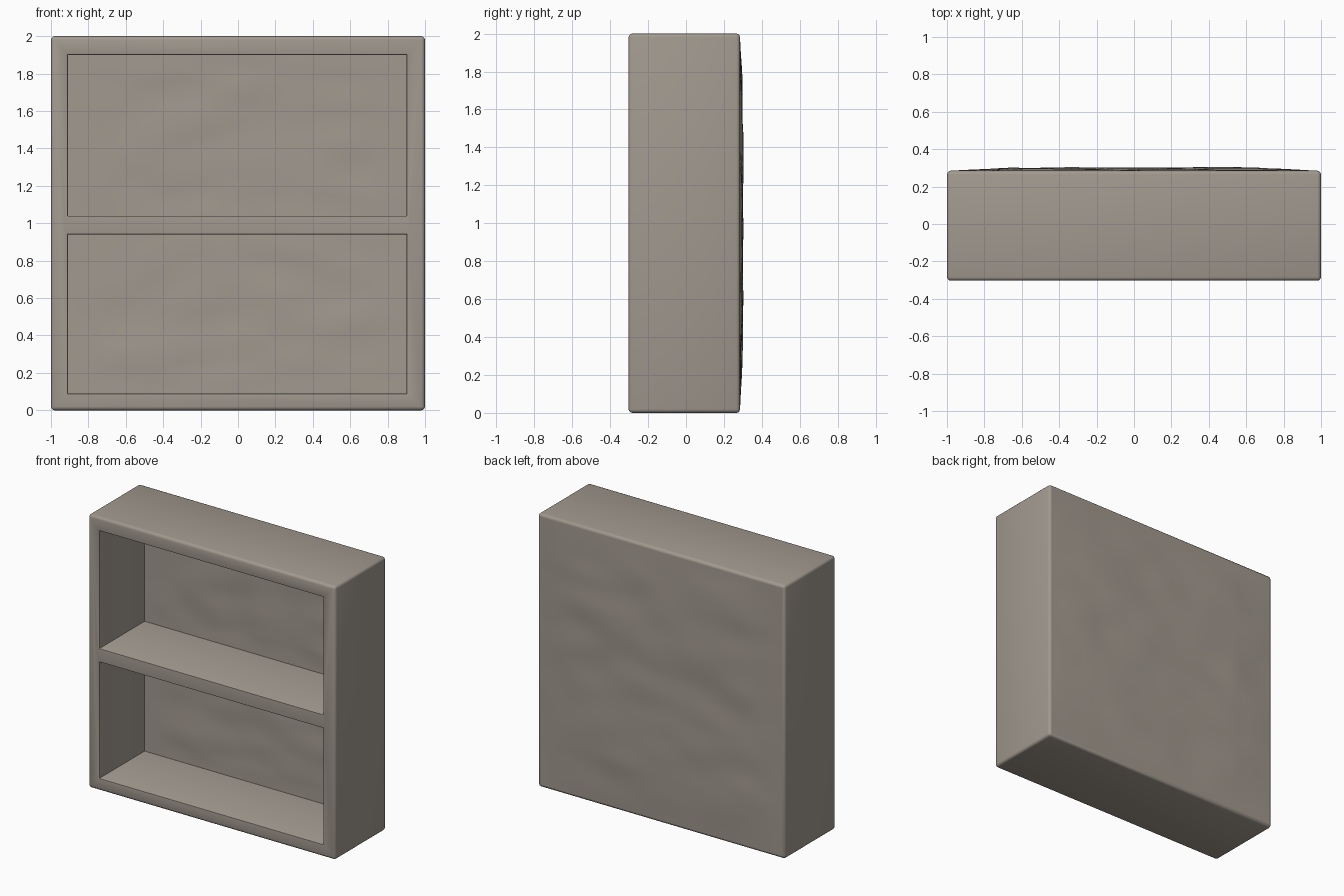
import bpy, bmesh
from mathutils import Vector, noise

if "Cube" in bpy.data.objects:
    bpy.data.objects.remove(bpy.data.objects["Cube"])

FRONT, BACK, INNER_BACK = -0.303, 0.285, 0.22
ROUND = 0.02
OPENING_X = (-0.91, 0.902)
OPENINGS = {"lower": (0.09, 0.94), "upper": (1.04, 1.9)}

taupe = bpy.data.materials.new("warm grey")
taupe.use_nodes = True
taupe.diffuse_color = (0.36, 0.32, 0.275, 1)
bsdf = taupe.node_tree.nodes["Principled BSDF"]
bsdf.inputs["Base Color"].default_value = taupe.diffuse_color
bsdf.inputs["Roughness"].default_value = 0.8


def add_object(name, bm):
    mesh = bpy.data.meshes.new(name)
    bm.to_mesh(mesh)
    bm.free()
    mesh.materials.append(taupe)
    obj = bpy.data.objects.new(name, mesh)
    bpy.context.collection.objects.link(obj)
    return obj


def activate(obj):
    bpy.ops.object.select_all(action='DESELECT')
    obj.select_set(True)
    bpy.context.view_layer.objects.active = obj


def box(name, xs, ys, zs, bevel=0):
    bm = bmesh.new()
    bmesh.ops.create_cube(bm, size=1)
    for v in bm.verts:
        v.co = [r[0] if c < 0 else r[1] for c, r in zip(v.co, (xs, ys, zs))]
    if bevel:
        bmesh.ops.bevel(bm, geom=bm.edges[:], offset=bevel, segments=3,
                        profile=0.5, affect='EDGES')
    return add_object(name, bm)


def uneven_panel(name, xs, zs, y, facing, bulge, ripple):
    """Panel fixed at its border, swelling and rippling towards the middle."""
    bm = bmesh.new()
    bmesh.ops.create_grid(bm, x_segments=50, y_segments=50, size=1)
    for v in bm.verts:
        u, w = v.co.x, v.co.y
        x = xs[0] + (xs[1] - xs[0]) * (u + 1) / 2
        z = zs[0] + (zs[1] - zs[0]) * (w + 1) / 2
        fade = min(1, 3 * (1 - abs(u))) * min(1, 3 * (1 - abs(w)))
        wave = noise.noise(Vector((x * 3, y * 9, z * 5)))
        v.co = (x, y + facing * fade * (bulge + ripple * wave), z)
    bm.normal_update()
    for f in bm.faces:
        if f.normal.y * facing < 0:
            f.normal_flip()
    obj = add_object(name, bm)
    activate(obj)
    bpy.ops.object.shade_smooth()
    return obj


# Rounded cabinet with two compartments cut from the front
cabinet = box("cabinet_frame", (-1, 1), (FRONT, BACK), (0, 2), ROUND)
activate(cabinet)
for level, zs in OPENINGS.items():
    cutter = box(level + "_cutter", OPENING_X, (FRONT - 0.2, INNER_BACK), zs)
    cutter.hide_render = True
    mod = cabinet.modifiers.new(level, 'BOOLEAN')
    mod.object = cutter
    mod.operation = 'DIFFERENCE'
    mod.solver = 'EXACT'
    bpy.ops.object.modifier_apply(modifier=mod.name)
    bpy.data.objects.remove(cutter)

# Soften the compartment rims and open the backs for the uneven panels
bm = bmesh.new()
bm.from_mesh(cabinet.data)
bm.normal_update()
backs = [f for f in bm.faces
         if abs(f.normal.y) > 0.99 and f.calc_center_median().y > 0.2]
bmesh.ops.delete(bm, geom=backs, context='FACES')
rims = [e for e in bm.edges
        if all(abs(v.co.y - FRONT) < 0.001 and abs(v.co.x) < 0.95 for v in e.verts)
        and e.calc_face_angle(0) > 1]
bmesh.ops.bevel(bm, geom=rims, offset=0.008, segments=2, profile=0.5, affect='EDGES')
bm.to_mesh(cabinet.data)
bm.free()
activate(cabinet)
bpy.ops.object.shade_smooth_by_angle(angle=0.6)

# Uneven back, inside and out
uneven_panel("outer_back", (ROUND - 1, 1 - ROUND), (ROUND, 2 - ROUND),
             BACK, 1, 0.013, 0.008)
for level, zs in OPENINGS.items():
    uneven_panel(level + "_inner_back", OPENING_X, zs, INNER_BACK, -1, 0.0, 0.008)
